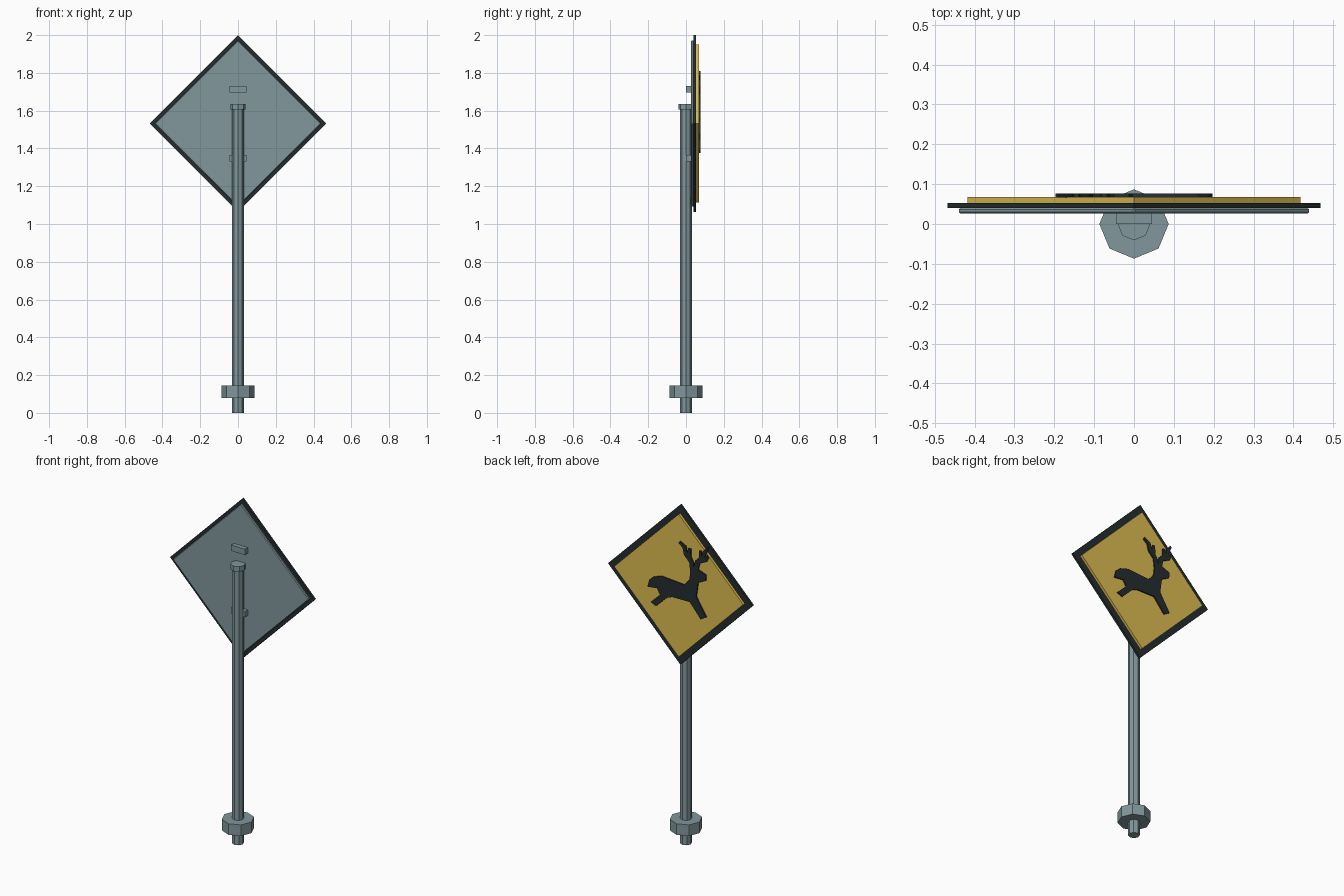
import bpy, bmesh
from math import cos, sin, pi

cube = bpy.data.objects.get("Cube")
if cube:
    bpy.data.objects.remove(cube, do_unlink=True)


def material(name, rgb):
    m = bpy.data.materials.new(name)
    m.use_nodes = True
    m.diffuse_color = (*rgb, 1)
    m.node_tree.nodes["Principled BSDF"].inputs["Base Color"].default_value = (*rgb, 1)
    return m


steel = material("steel grey", (0.22, 0.31, 0.33))
black = material("sign black", (0.018, 0.027, 0.029))
yellow = material("sign yellow", (0.72, 0.50, 0.082))


def prism(name, outline, direction, mat):
    """Extrude a flat outline along a direction into a closed solid."""
    bm = bmesh.new()
    face = bm.faces.new([bm.verts.new(p) for p in outline])
    new = bmesh.ops.extrude_face_region(bm, geom=[face])["geom"]
    bmesh.ops.translate(bm, vec=direction,
                        verts=[g for g in new if isinstance(g, bmesh.types.BMVert)])
    bmesh.ops.recalc_face_normals(bm, faces=bm.faces)
    mesh = bpy.data.meshes.new(name)
    bm.to_mesh(mesh)
    bm.free()
    mesh.materials.append(mat)
    obj = bpy.data.objects.new(name, mesh)
    bpy.context.collection.objects.link(obj)
    return obj


def octagon(name, radius, bottom, top):
    ring = [(radius * cos(i * pi / 4), radius * sin(i * pi / 4), bottom) for i in range(8)]
    return prism(name, ring, (0, 0, top - bottom), steel)


def diamond(name, half, front, back, mat):
    corners = [(half, 0), (0, half), (-half, 0), (0, -half)]
    return prism(name, [(x, front, CENTRE + z) for x, z in corners],
                 (0, back - front, 0), mat)


CENTRE = 1.532

# Post with its cap and ground collar
octagon("post", 0.031, 0, 1.62)
octagon("post_cap", 0.041, 1.605, 1.635)
octagon("base_collar", 0.087, 0.08, 0.145)

# Layered sign board
backing = diamond("sign_backing", 0.442, 0.026, 0.041, steel)
bevel = backing.modifiers.new("Bevel", "BEVEL")
bevel.width = 0.004
bevel.segments = 1
diamond("sign_border", 0.468, 0.04, 0.053, black)
diamond("sign_panel", 0.418, 0.052, 0.068, yellow)

# Mounting brackets
for name, z in (("lower_bracket", 1.332), ("upper_bracket", 1.697)):
    rect = [(-0.045, 0, z), (0.045, 0, z), (0.045, 0.03, z), (-0.045, 0.03, z)]
    prism(name, rect, (0, 0, 0.034), steel)


def plate(name, points):
    prism(name, [(x, 0.067, z) for x, z in points], (0, 0.009, 0), black)


# Leaping deer silhouette
plate("deer_body", [
    (.197, 1.476), (.184, 1.522), (.16, 1.543), (.103, 1.56), (-.039, 1.549),
    (-.075, 1.59), (-.082, 1.645), (-.123, 1.665), (-.182, 1.643), (-.18, 1.61),
    (-.13, 1.584), (-.118, 1.50), (-.183, 1.397), (-.148, 1.376), (-.077, 1.459),
    (.035, 1.458), (.071, 1.445), (.142, 1.376), (.176, 1.392), (.116, 1.45),
    (.135, 1.483)])
plate("left_antler", [
    (-.08, 1.64), (-.074, 1.69), (-.04, 1.725), (-.03, 1.765), (-.004, 1.785),
    (-.012, 1.797), (-.05, 1.778), (-.06, 1.74), (-.068, 1.77), (-.082, 1.77),
    (-.085, 1.72), (-.102, 1.69), (-.106, 1.645)])
plate("right_antler", [
    (-.1, 1.645), (-.112, 1.71), (-.136, 1.735), (-.138, 1.775), (-.15, 1.775),
    (-.155, 1.75), (-.163, 1.78), (-.19, 1.81), (-.197, 1.8), (-.182, 1.77),
    (-.175, 1.742), (-.19, 1.76), (-.197, 1.745), (-.185, 1.722), (-.14, 1.7),
    (-.128, 1.65)])
